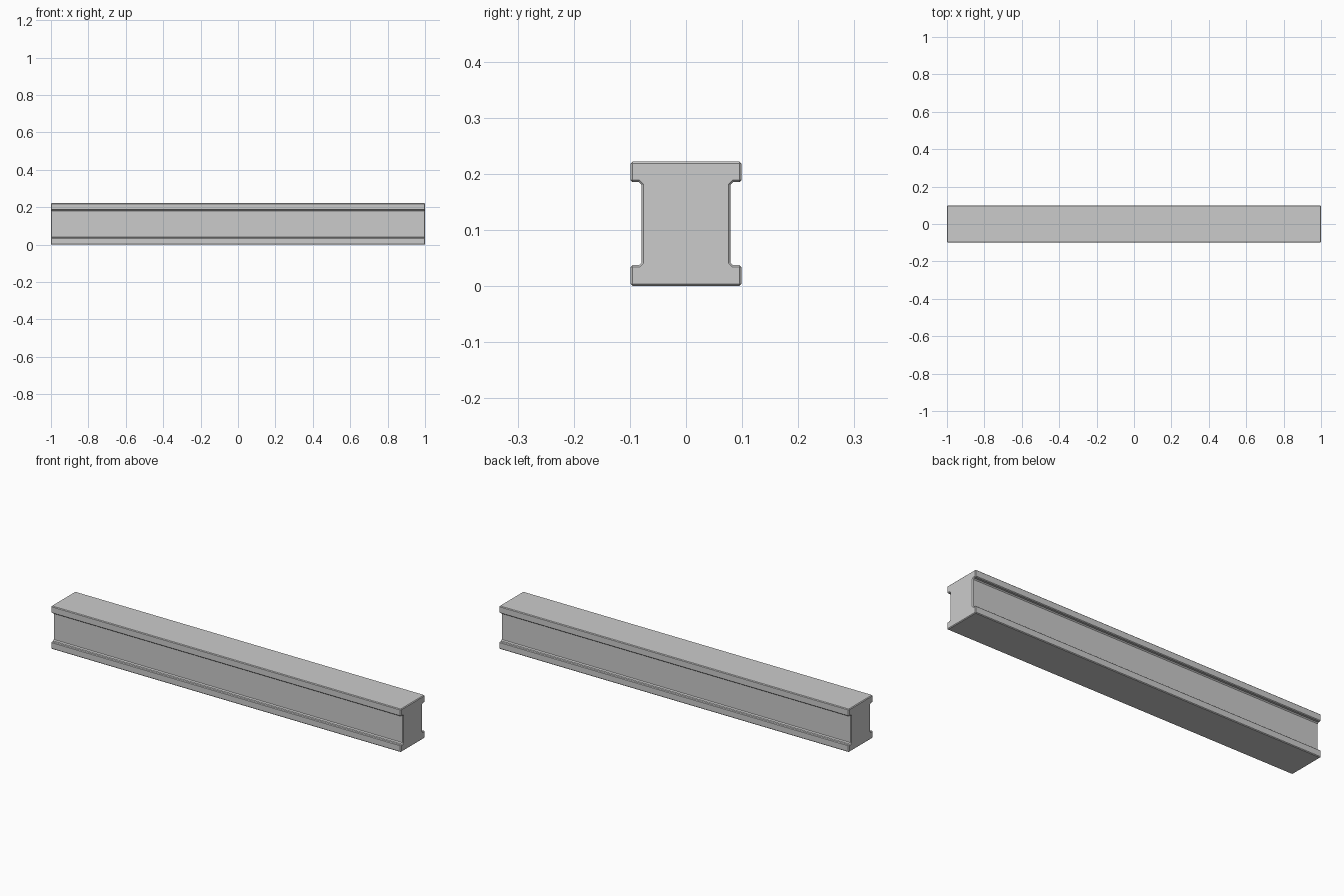
import bpy, bmesh

if "Cube" in bpy.data.objects:
    bpy.data.objects.remove(bpy.data.objects["Cube"])

L, W, H = 1.0, 0.0985, 0.222      # half length, half width, height
WEB, FL, C = 0.079, 0.037, 0.005  # web half width, flange thickness, fillet

# Half of the I-shaped section, bottom to top, with chamfered inner corners
quarter = [(W, 0), (W, FL), (WEB + C, FL), (WEB, FL + C)]
half = quarter + [(y, H - z) for y, z in reversed(quarter)]
section = half + [(-y, z) for y, z in reversed(half)]

# Beam: extrude the section along x
bm = bmesh.new()
face = bm.faces.new([bm.verts.new((-L, y, z)) for y, z in section])
ext = bmesh.ops.extrude_face_region(bm, geom=[face])
bmesh.ops.translate(bm, vec=(2 * L, 0, 0),
                    verts=[v for v in ext["geom"] if isinstance(v, bmesh.types.BMVert)])
bmesh.ops.recalc_face_normals(bm, faces=bm.faces)
mesh = bpy.data.meshes.new("beam")
bm.to_mesh(mesh)
bm.free()
beam = bpy.data.objects.new("beam", mesh)
bpy.context.collection.objects.link(beam)

# Small chamfer on the edges and end faces
bevel = beam.modifiers.new("edge_chamfer", 'BEVEL')
bevel.width = 0.0035
bevel.segments = 1
bevel.limit_method = 'ANGLE'
bevel.angle_limit = 1.0
